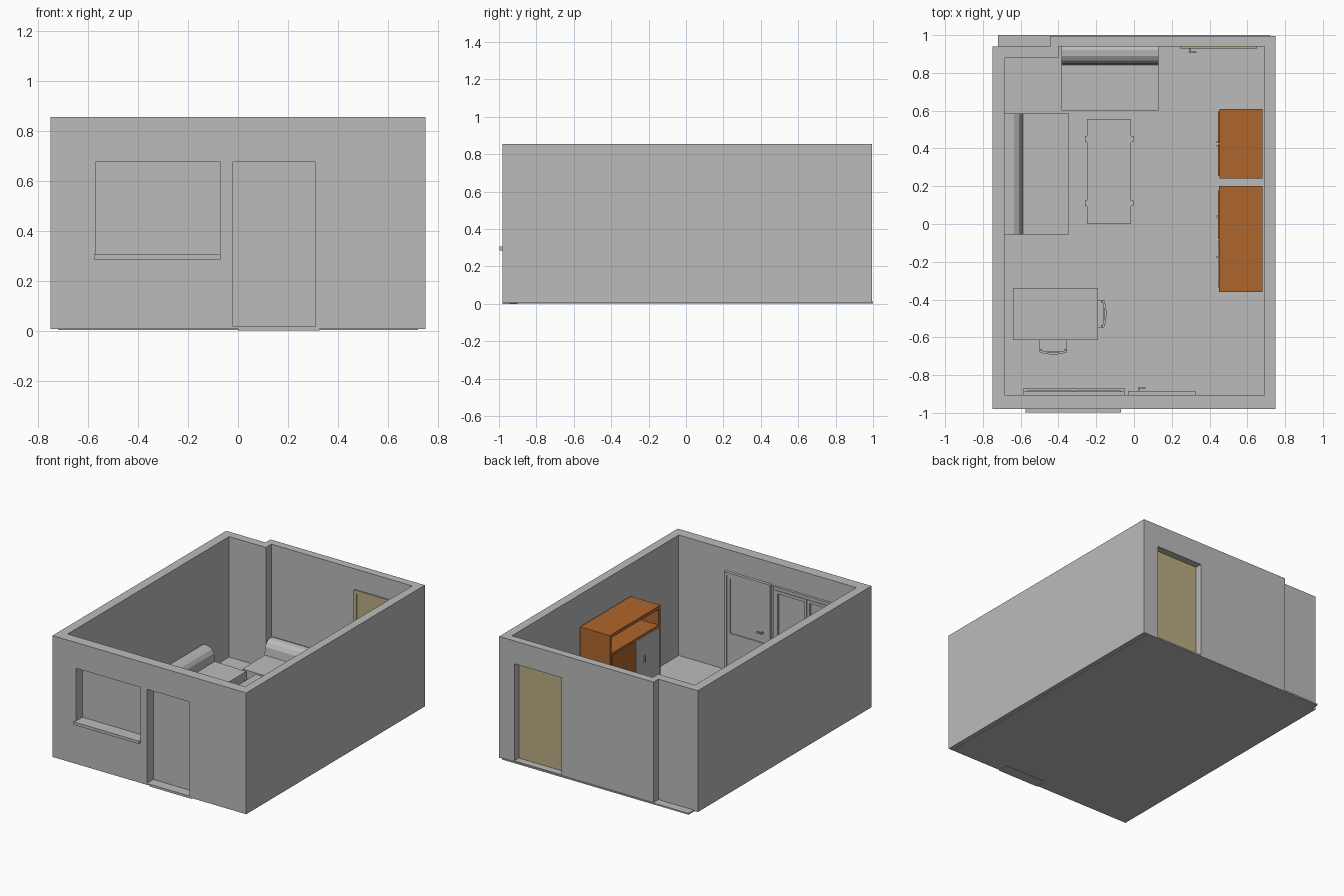
import bpy, bmesh, math
from mathutils import Matrix, Vector

if "Cube" in bpy.data.objects:
    bpy.data.objects.remove(bpy.data.objects["Cube"])


def material(name, rgb):
    m = bpy.data.materials.new(name)
    m.diffuse_color = (*rgb, 1)
    m.use_nodes = True
    m.node_tree.nodes["Principled BSDF"].inputs["Base Color"].default_value = m.diffuse_color
    return m


GREY = material("plain grey", (0.5, 0.5, 0.5))
WOOD = material("orange wood", (0.43, 0.133, 0.026))
TAN = material("tan door paint", (0.50, 0.42, 0.23))


def finish(name, bm, mat):
    bmesh.ops.recalc_face_normals(bm, faces=bm.faces)
    me = bpy.data.meshes.new(name)
    bm.to_mesh(me)
    bm.free()
    me.materials.append(mat)
    ob = bpy.data.objects.new(name, me)
    bpy.context.collection.objects.link(ob)
    return ob


def prism(name, pts, lo, hi, mat=GREY, place=lambda u, v, w: (u, v, w)):
    """Extrude a 2D outline from lo to hi; place maps it into the room."""
    bm = bmesh.new()
    a = [bm.verts.new(place(u, v, lo)) for u, v in pts]
    b = [bm.verts.new(place(u, v, hi)) for u, v in pts]
    bm.faces.new(a)
    bm.faces.new(b)
    n = len(pts)
    for i in range(n):
        j = (i + 1) % n
        bm.faces.new((a[i], a[j], b[j], b[i]))
    return finish(name, bm, mat)


def box(name, x0, x1, y0, y1, z0, z1, mat=GREY):
    return prism(name, [(x0, y0), (x1, y0), (x1, y1), (x0, y1)], z0, z1, mat)


def cut(ob, cutter):
    mod = ob.modifiers.new("cut", 'BOOLEAN')
    mod.operation = 'DIFFERENCE'
    mod.solver = 'EXACT'
    mod.object = cutter
    bpy.context.view_layer.objects.active = ob
    bpy.ops.object.modifier_apply(modifier="cut")
    bpy.data.objects.remove(cutter)


def frame(name, x0, x1, y0, y1, z0, z1, w, mat=GREY, bottom=True):
    """Border strips around a rectangle in the xz plane."""
    box(name + "_left", x0, x0 + w, y0, y1, z0, z1, mat)
    box(name + "_right", x1 - w, x1, y0, y1, z0, z1, mat)
    box(name + "_top", x0 + w, x1 - w, y0, y1, z1 - w, z1, mat)
    if bottom:
        box(name + "_bottom", x0 + w, x1 - w, y0, y1, z0, z0 + w, mat)


# Walls with a step in the back left corner
walls = prism("walls", [(-.75, -.98), (.75, -.98), (.75, .995), (-.445, .995),
                        (-.445, .94), (-.75, .94)], .006, .855)
cut(walls, prism("room_space", [(-.685, -.905), (.69, -.905), (.69, .94), (-.40, .94),
                                (-.40, .88), (-.685, .88)], -.1, 1))
cut(walls, box("window_hole", -.57, -.07, -1.1, -.85, .305, .675))
cut(walls, box("front_door_hole", -.02, .31, -1.1, -.85, .016, .675))
cut(walls, box("back_door_hole", .266, .633, .9, 1.1, .016, .695))

# Floor and front threshold
box("floor", -.72, .72, -.94, 1.0, .002, .012)
box("front_threshold", 0, .325, -.98, -.90, 0, .008)

# Window: glass, two sashes, outer and inner sill
box("window_glass", -.57, -.07, -.908, -.898, .305, .675)
frame("window_frame", -.585, -.05, -.905, -.888, .29, .70, .02)
for i, x in enumerate((-.565, -.315)):
    frame("window_sash_%d" % i, x, x + .245, -.90, -.882, .31, .68, .02)
box("outer_sill", -.575, -.07, -.997, -.90, .285, .305)
box("inner_sill", -.585, -.05, -.905, -.868, .278, .29)

# Front door with raised border around its upper panel
box("front_door", -.02, .31, -.908, -.895, .016, .68)
frame("front_door_frame", -.032, .325, -.905, -.884, .012, .705, .018, bottom=False)
frame("front_door_border", -.012, .305, -.896, -.888, .26, .685, .022)
box("front_door_lower_panel", -.012, .305, -.896, -.888, .016, .27)
box("front_door_handle_stem", .022, .032, -.888, -.866, .352, .362)
box("front_door_handle", .022, .062, -.872, -.864, .352, .362)

# Back door, trim and handle
box("back_door", .266, .633, .937, .945, .016, .695, TAN)
frame("back_door_trim", .245, .652, .930, .940, .012, .712, .022, TAN, bottom=False)
box("back_door_handle_stem", .290, .300, .908, .937, .345, .355, TAN)
box("back_door_handle", .290, .332, .905, .913, .345, .355, TAN)

# Sofas: the same side profile, depth against height
sofa = [(0, .012), (.34, .012), (.34, .115), (.097, .12), (.09, .175), (.075, .20),
        (.05, .215), (.02, .218), (0, .21)]
prism("back_sofa", sofa, -.385, .13, place=lambda d, h, w: (w, .94 - d, h))
prism("left_sofa", sofa, -.055, .585, place=lambda d, h, w: (-.685 + d, w, h))

# Coffee table with flat legs on its long sides
box("coffee_table_top", -.25, -.015, 0, .555, .11, .132)
for y in (.11, .45):
    for x in (-.26, -.015):
        box("coffee_table_leg", x, x + .012, y - .015, y + .015, .012, .137)
    box("coffee_table_brace", -.25, -.015, y - .015, y + .015, .098, .11)

# Dining table
box("dining_table_top", -.64, -.19, -.615, -.34, .235, .255)
for x in (-.63, -.225):
    for y in (-.605, -.375):
        box("dining_table_leg", x, x + .025, y, y + .025, .012, .235)


# Chairs, drawn with the back towards -y, then turned into place
def chair(name, cx, cy, angle):
    parts = [box(name + "_seat", -.073, .073, 0, .15, .135, .15)]
    for x in (-.073, .059):
        parts.append(box(name + "_back_post", x, x + .014, 0, .014, .012, .27))
        parts.append(box(name + "_front_leg", x, x + .014, .136, .15, .012, .135))
    xs = [-.073 + .146 * i / 8 for i in range(9)]
    outer = [(x, -.004 - .012 * (1 - (x / .073) ** 2)) for x in xs]
    inner = [(x, y + .012) for x, y in reversed(outer)]
    parts.append(prism(name + "_curved_back", outer + inner, .20, .285))
    turn = Matrix.Translation((cx, cy, 0)) @ Matrix.Rotation(angle, 4, 'Z')
    for p in parts:
        p.data.transform(turn)


chair("front_chair", -.427, -.675, 0)
chair("side_chair", -.162, -.475, math.pi / 2)

# Tall cabinet: open niche on top, doors below
tall = box("tall_cabinet", .45, .68, -.36, .20, .012, .637, WOOD)
cut(tall, box("niche_space", .40, .66, -.34, .18, .505, .615))
cut(tall, box("door_recess", .40, .456, -.34, .18, .04, .49))
box("tall_cabinet_left_door", .446, .458, -.08, .178, .042, .488, WOOD)
box("tall_cabinet_right_door", .446, .458, -.338, -.085, .042, .488, GREY)
for y in (.04, -.175):
    box("tall_cabinet_handle", .437, .447, y - .005, y + .005, .31, .36)

# Low cabinet with a pair of doors
box("low_cabinet", .452, .68, .24, .61, .012, .40, WOOD)
for y in (.255, .428):
    box("low_cabinet_door", .446, .453, y, y + .167, .04, .38, WOOD)
for y in (.415, .435):
    box("low_cabinet_handle", .437, .447, y - .004, y + .004, .19, .24)
